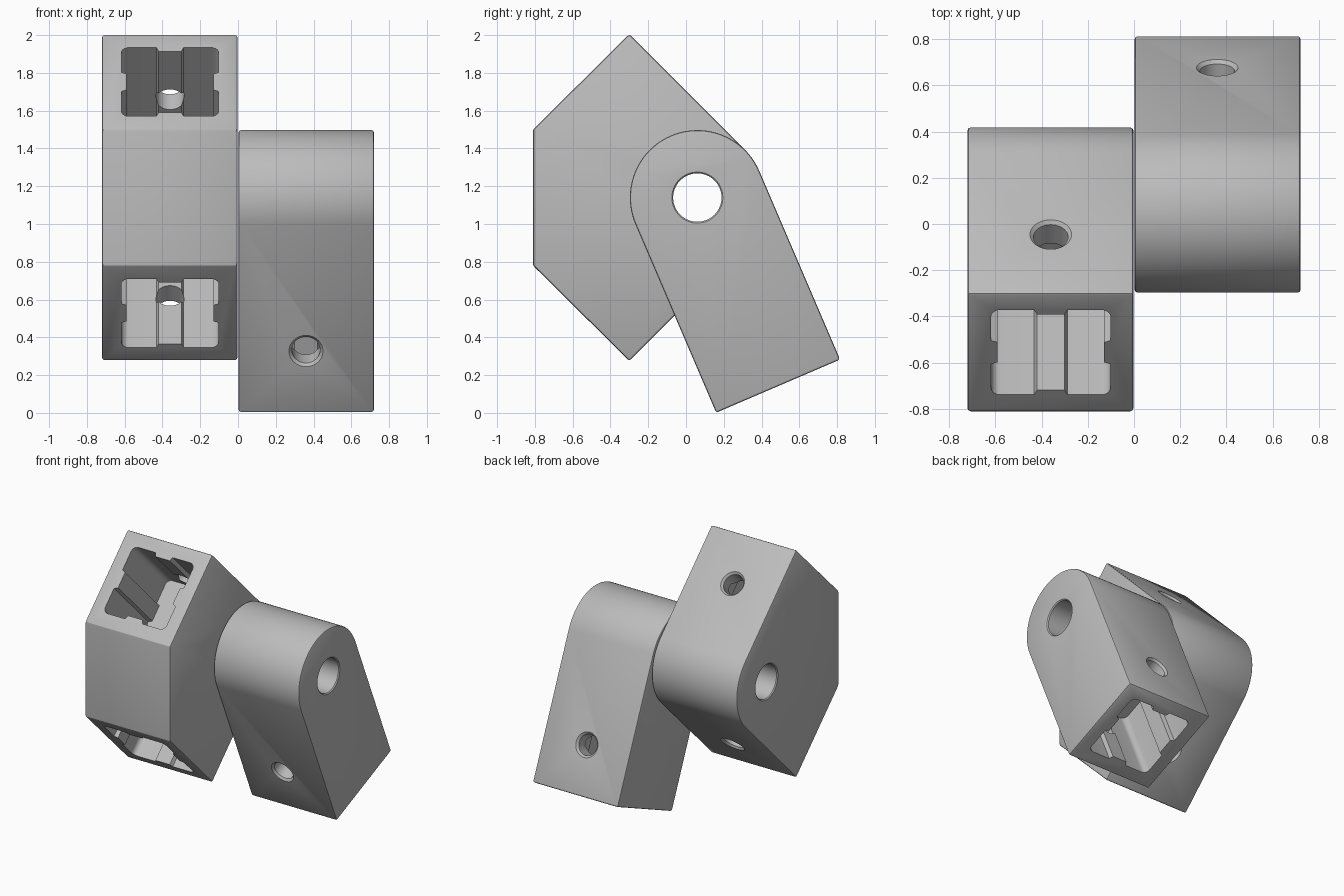
import bpy, bmesh, math
from mathutils import Matrix, Vector

if "Cube" in bpy.data.objects:
    bpy.data.objects.remove(bpy.data.objects["Cube"])

PIVOT = Vector((0, 0.06, 1.14))   # hinge centre (y, z)
R = 0.357                         # knuckle radius
W = 0.72                          # half of total width
MID = 0.36                        # centre of each block in x

grey = bpy.data.materials.new("grey_plastic")
grey.diffuse_color = (0.5, 0.5, 0.5, 1)
grey.use_nodes = True
grey.node_tree.nodes["Principled BSDF"].inputs["Base Color"].default_value = grey.diffuse_color


def loft(name, rings, matrix=Matrix()):
    """Closed solid through matching rings of 3D points."""
    bm = bmesh.new()
    loops = [[bm.verts.new(matrix @ Vector(p)) for p in ring] for ring in rings]
    n = len(loops[0])
    for a, b in zip(loops, loops[1:]):
        for i in range(n):
            bm.faces.new((a[i], a[(i + 1) % n], b[(i + 1) % n], b[i]))
    bm.faces.new(loops[0][::-1])
    bm.faces.new(loops[-1])
    bmesh.ops.recalc_face_normals(bm, faces=bm.faces)
    mesh = bpy.data.meshes.new(name)
    bm.to_mesh(mesh)
    bm.free()
    obj = bpy.data.objects.new(name, mesh)
    bpy.context.collection.objects.link(obj)
    mesh.materials.append(grey)
    return obj


def frame(origin, axis, side):
    """Local z along axis, local x along side."""
    z, x = Vector(axis).normalized(), Vector(side)
    y = z.cross(x)
    m = Matrix((x, y, z)).transposed().to_4x4()
    m.translation = origin
    return m


def lathe(name, profile, matrix, n=48):
    rings = [[(r * math.cos(2 * math.pi * i / n), r * math.sin(2 * math.pi * i / n), z)
              for i in range(n)] for r, z in profile]
    return loft(name, rings, matrix)


def arc(cx, cy, r, a0, a1, n):
    return [(cx + r * math.cos(math.radians(a0 + (a1 - a0) * i / n)),
             cy + r * math.sin(math.radians(a0 + (a1 - a0) * i / n))) for i in range(n + 1)]


def socket(origin, axis):
    """Square pocket with a low guide rib on each wall."""
    quarter = [(0.258, -0.072), (0.23, -0.06), (0.23, 0.06), (0.258, 0.072)]
    quarter += arc(0.218, 0.218, 0.04, 0, 90, 5)
    pts = []
    for k in range(4):
        c, s = round(math.cos(k * math.pi / 2)), round(math.sin(k * math.pi / 2))
        pts += [(c * x - s * y, s * x + c * y) for x, y in quarter]
    rings = [[(x, y, z) for x, y in pts] for z in (-0.1, 0.58)]
    return loft("socket_cutter", rings, frame(origin, axis, (1, 0, 0)))


def screw_hole(origin, axis, depth, both=False):
    """Screw hole with a chamfered mouth, starting at the surface."""
    prof = [(0.09, -0.06), (0.09, 0.0), (0.075, 0.015)]
    if both:
        prof += [(r, depth - z) for r, z in reversed(prof)]
    else:
        prof.append((0.075, depth))
    return lathe("screw_hole_cutter", prof, frame(origin, axis, (1, 0, 0)))


def pivot_hole(x0, x1):
    prof = [(0.135, x0 - 0.05), (0.135, x0), (0.128, x0 + 0.007),
            (0.128, x1 - 0.007), (0.135, x1), (0.135, x1 + 0.05)]
    return lathe("pivot_cutter", prof, frame(PIVOT, (1, 0, 0), (0, 1, 0)), 64)


def block(name, outline, x0, x1, cutters):
    """Extrude a (y, z) outline about the pivot, soften edges, cut holes."""
    rings = [[(x, PIVOT.y + y, PIVOT.z + z) for y, z in outline] for x in (x0, x1)]
    obj = loft(name, rings)
    bpy.context.view_layer.objects.active = obj
    obj.select_set(True)
    bev = obj.modifiers.new("bevel", 'BEVEL')
    bev.width, bev.segments = 0.012, 2
    bev.limit_method, bev.angle_limit = 'ANGLE', math.radians(30)
    bpy.ops.object.modifier_apply(modifier="bevel")
    for cut in cutters:
        mod = obj.modifiers.new("cut", 'BOOLEAN')
        mod.operation, mod.solver, mod.object = 'DIFFERENCE', 'EXACT', cut
        bpy.ops.object.modifier_apply(modifier="cut")
        bpy.data.objects.remove(cut)
    bpy.ops.object.shade_smooth_by_angle(angle=math.radians(25))
    obj.select_set(False)


# Double bracket: two perpendicular sockets at 45 degrees, mirrored about the pivot height
half = [(-0.36, 0.865), (-0.87, 0.36)]
outline = arc(0, 0, R, -45, 45, 32) + half + [(y, -z) for y, z in reversed(half)]
cutters = [pivot_hole(-W, -0.003)]
for s in (1, -1):
    mouth = PIVOT + Vector((-MID, -0.615, s * 0.6125))
    cutters.append(socket(mouth, (0, 1, -s)))
    edge = PIVOT + Vector((-MID, -0.36, s * 0.865))
    hole = edge + Vector((0, 1, -s)).normalized() * 0.36
    cutters.append(screw_hole(hole, (0, -1, -s), 0.3))
block("double_bracket", outline, -W, -0.003, cutters)

# Swinging arm: single socket in its lower end, screw hole through both walls
A = math.radians(23.2)
down = Vector((0, math.sin(A), -math.cos(A)))
back = Vector((0, math.cos(A), math.sin(A)))
LENGTH = 1.086
ends = [down * LENGTH - back * R, down * LENGTH + back * R]
deg = math.degrees(A)
outline = arc(0, 0, R, deg, deg + 180, 48) + [(p.y, p.z) for p in ends]
centre = PIVOT + Vector((MID, 0, 0))
cutters = [pivot_hole(0.003, W),
           socket(centre + down * LENGTH, -down),
           screw_hole(centre + down * (LENGTH - 0.355) - back * R, back, 2 * R, both=True)]
block("swing_arm", outline, 0.003, W, cutters)
